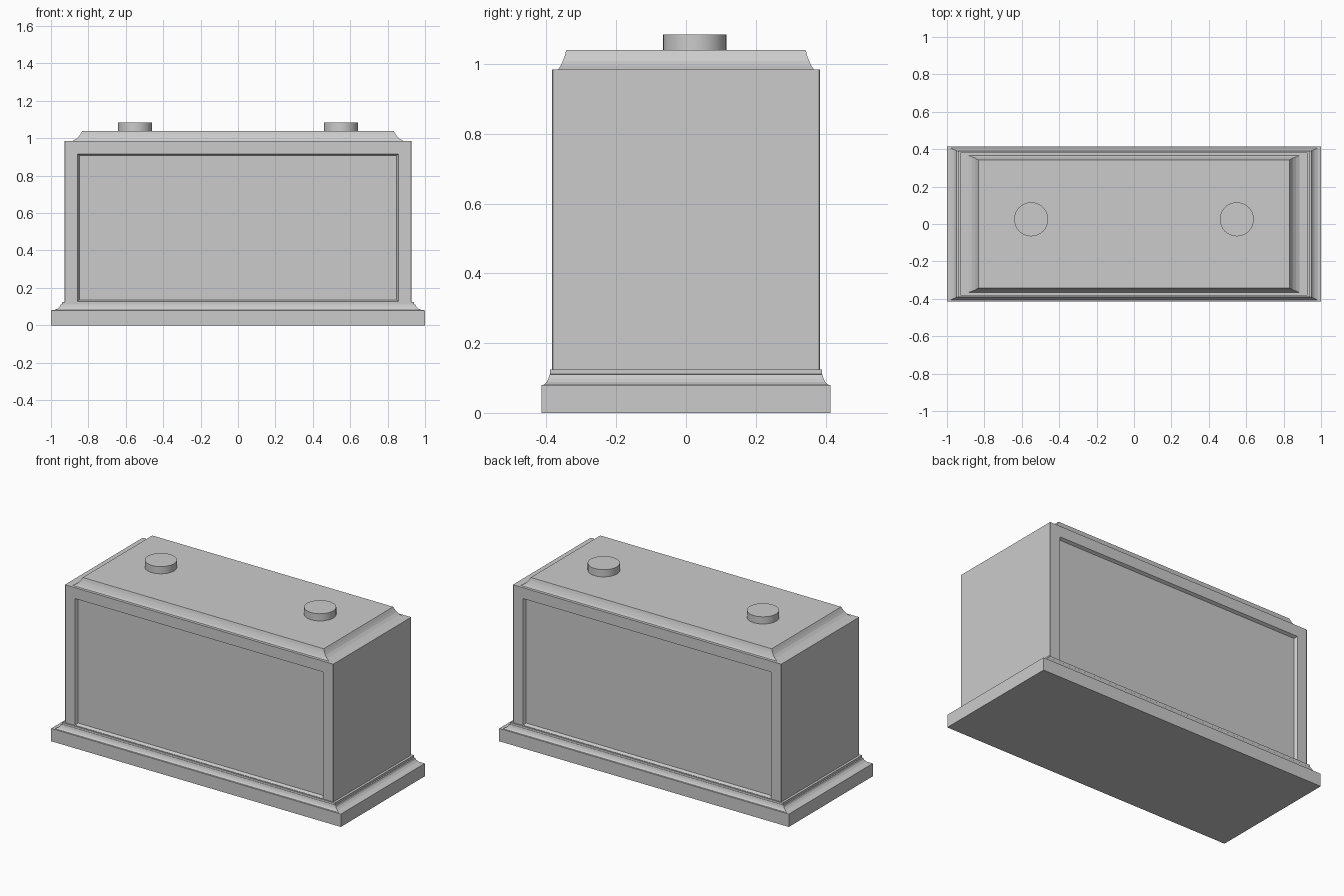
import bpy, bmesh

if "Cube" in bpy.data.objects:
    bpy.data.objects.remove(bpy.data.objects["Cube"])


def loft(name, rings):
    """Skin a stack of four-cornered rings and cap both ends."""
    bm = bmesh.new()
    loops = [[bm.verts.new(p) for p in ring] for ring in rings]
    for a, b in zip(loops, loops[1:]):
        for i in range(4):
            j = (i + 1) % 4
            bm.faces.new((a[i], a[j], b[j], b[i]))
    bm.faces.new(loops[0])
    bm.faces.new(loops[-1])
    bmesh.ops.recalc_face_normals(bm, faces=bm.faces)
    mesh = bpy.data.meshes.new(name)
    bm.to_mesh(mesh)
    bm.free()
    obj = bpy.data.objects.new(name, mesh)
    bpy.context.collection.objects.link(obj)
    return obj


def flat_ring(hx, hy, z):
    return [(-hx, -hy, z), (hx, -hy, z), (hx, hy, z), (-hx, hy, z)]


def upright_ring(hx, y, z0, z1):
    return [(-hx, y, z0), (hx, y, z0), (hx, y, z1), (-hx, y, z1)]


# Plinth with a cove moulding: half width, half depth, height
loft("plinth", [flat_ring(*p) for p in (
    (1.0, 0.414, 0), (1.0, 0.414, 0.08), (0.982, 0.406, 0.081),
    (0.965, 0.399, 0.089), (0.954, 0.394, 0.099), (0.949, 0.391, 0.11),
    (0.942, 0.390, 0.111), (0.942, 0.390, 0.125))])

# Body lofted front to back, with a recessed panel on both long faces
half = [(0.848, 0.366, 0.136, 0.908), (0.857, 0.384, 0.127, 0.917),
        (0.924, 0.384, 0.125, 0.985), (0.927, 0.381, 0.125, 0.985)]
front = [upright_ring(hx, -y, z0, z1) for hx, y, z0, z1 in half]
back = [upright_ring(hx, y, z0, z1) for hx, y, z0, z1 in reversed(half)]
loft("body", front + back)

# Coved lid
loft("lid", [flat_ring(*p) for p in (
    (0.886, 0.366, 0.985), (0.866, 0.359, 0.996), (0.851, 0.353, 1.009),
    (0.842, 0.348, 1.022), (0.836, 0.345, 1.033), (0.832, 0.343, 1.04))])

# Round caps on the lid
for side, x in (("left", -0.55), ("right", 0.55)):
    bpy.ops.mesh.primitive_cylinder_add(
        vertices=32, radius=0.091, depth=0.045, location=(x, 0.025, 1.0625))
    bpy.context.object.name = side + "_cap"
    bpy.ops.object.shade_smooth_by_angle()
